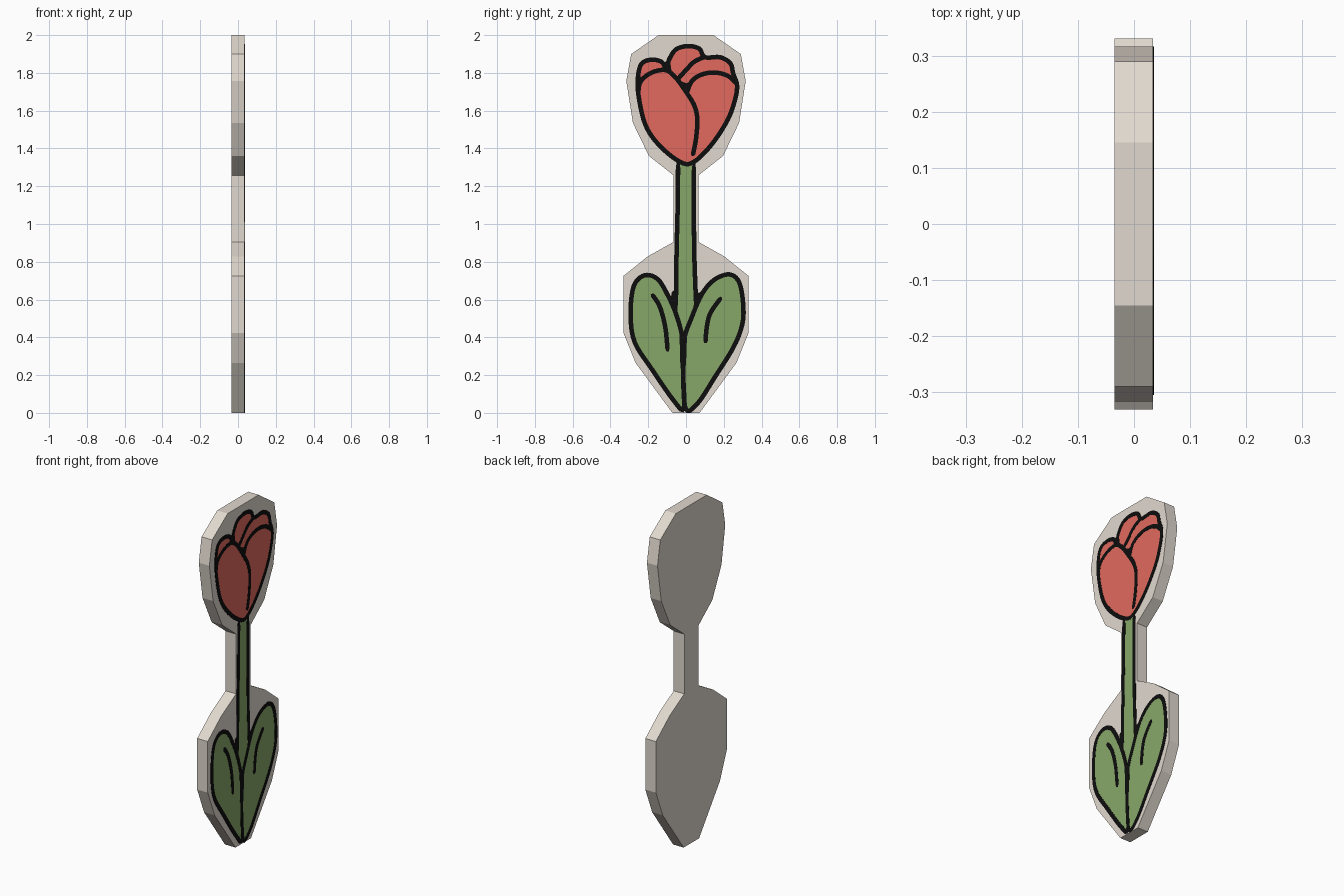
import bpy, bmesh
from mathutils import Vector

if "Cube" in bpy.data.objects:
    bpy.data.objects.remove(bpy.data.objects["Cube"])

BACK, FRONT = -0.035, 0.034      # plaque thickness along x
FILL, LINE = 0.035, 0.036        # top of colour plates and of ink lines


def material(name, rgb):
    m = bpy.data.materials.new(name)
    m.diffuse_color = (*rgb, 1)
    m.use_nodes = True
    m.node_tree.nodes["Principled BSDF"].inputs["Base Color"].default_value = m.diffuse_color
    return m


STONE = material("warm_grey", (0.753, 0.694, 0.624))
RED = material("tulip_red", (0.760, 0.144, 0.114))
GREEN = material("leaf_green", (0.242, 0.386, 0.141))
BLACK = material("ink_black", (0.004, 0.004, 0.004))


def curve(pts, closed, steps=5):
    """Catmull-Rom curve through (y, z) points."""
    p = [Vector(q) for q in pts]
    n = len(p)
    out = []
    for i in range(n if closed else n - 1):
        if closed:
            a, b, c, d = (p[(i + k) % n] for k in (-1, 0, 1, 2))
        else:
            a, b, c, d = (p[min(max(i + k, 0), n - 1)] for k in (-1, 0, 1, 2))
        for s in range(steps):
            t = s / steps
            out.append(0.5 * (2 * b + (c - a) * t + (2 * a - 5 * b + 4 * c - d) * t * t
                              + (3 * b - a - 3 * c + d) * t ** 3))
    if not closed:
        out.append(p[-1])
    return out


def solid(name, bm, height, mat):
    """Extrude flat faces along x and make the object."""
    res = bmesh.ops.extrude_face_region(bm, geom=bm.faces[:])
    for v in res["geom"]:
        if isinstance(v, bmesh.types.BMVert):
            v.co.x += height
    bmesh.ops.recalc_face_normals(bm, faces=bm.faces[:])
    bmesh.ops.triangulate(bm, faces=[f for f in bm.faces if len(f.verts) > 4])
    me = bpy.data.meshes.new(name)
    bm.to_mesh(me)
    bm.free()
    me.materials.append(mat)
    ob = bpy.data.objects.new(name, me)
    bpy.context.collection.objects.link(ob)
    return ob


def plate(name, pts, x0, x1, mat):
    bm = bmesh.new()
    bm.faces.new([bm.verts.new((x0, y, z)) for y, z in pts])
    return solid(name, bm, x1 - x0, mat)


def stroke(name, pts, closed=False, width=0.024):
    """Ink ribbon along a smooth curve, tapered at open ends."""
    c = curve(pts, closed)
    n = len(c)
    bm = bmesh.new()
    rows = []
    for i, q in enumerate(c):
        a = c[(i - 1) % n] if closed else c[max(i - 1, 0)]
        b = c[(i + 1) % n] if closed else c[min(i + 1, n - 1)]
        t = (b - a).normalized()
        w = width / 2
        if not closed and i in (0, n - 1):
            w *= 0.5
        side = Vector((-t.y, t.x)) * w
        rows.append([bm.verts.new((FRONT, *(q + side * s))) for s in (1, -1)])
    for i in range(n if closed else n - 1):
        r, s = rows[i], rows[(i + 1) % n]
        bm.faces.new((r[0], r[1], s[1], s[0]))
    return solid(name, bm, LINE - FRONT, BLACK)


# Plaque: half profile mirrored across y = 0
half = [(0.145, 2.0), (0.29, 1.9), (0.316, 1.757), (0.281, 1.535), (0.196, 1.36),
        (0.066, 1.258), (0.066, 0.905), (0.203, 0.828), (0.331, 0.725),
        (0.331, 0.423), (0.267, 0.265), (0.072, 0.0)]
plate("plaque", half + [(-y, z) for y, z in reversed(half)], BACK, FRONT, STONE)

# Stem
stem = [(-0.048, 1.325), (0.042, 1.325), (0.043, 0.8), (0.055, 0.58),
        (-0.015, 0.36), (-0.06, 0.56), (-0.052, 0.9)]
plate("stem", stem, FRONT, FILL, GREEN)
stroke("stem_line_left", [(-0.042, 1.33), (-0.044, 1.1), (-0.05, 0.85), (-0.054, 0.54)])
stroke("stem_line_right", [(0.042, 1.33), (0.042, 1.0), (0.045, 0.8), (0.054, 0.56)])

# Leaves
left_leaf = [(-0.22, 0.728), (-0.15, 0.708), (-0.095, 0.62), (-0.05, 0.515),
             (-0.018, 0.385), (-0.015, 0.2), (-0.012, 0.022), (-0.065, 0.065),
             (-0.18, 0.23), (-0.272, 0.375), (-0.293, 0.52), (-0.277, 0.67)]
right_leaf = [(0.23, 0.733), (0.282, 0.69), (0.303, 0.57), (0.297, 0.465),
              (0.25, 0.345), (0.15, 0.185), (0.065, 0.055), (0.0, 0.018),
              (-0.015, 0.2), (-0.01, 0.385), (0.03, 0.505), (0.085, 0.63), (0.15, 0.705)]
for side, leaf in (("left", left_leaf), ("right", right_leaf)):
    plate("leaf_" + side, curve(leaf, True), FRONT, FILL, GREEN)
    stroke("leaf_outline_" + side, leaf, True)
stroke("leaf_vein_left", [(-0.182, 0.63), (-0.14, 0.565), (-0.11, 0.455), (-0.097, 0.325)])
stroke("leaf_vein_right", [(0.187, 0.612), (0.13, 0.53), (0.11, 0.455), (0.103, 0.37)])

# Flower head
head = [(-0.03, 1.328), (-0.14, 1.415), (-0.215, 1.525), (-0.252, 1.685), (-0.253, 1.79),
        (-0.232, 1.852), (-0.18, 1.87), (-0.132, 1.86), (-0.105, 1.835), (-0.085, 1.88),
        (-0.052, 1.925), (0.01, 1.942), (0.07, 1.928), (0.1, 1.883), (0.18, 1.883),
        (0.235, 1.85), (0.25, 1.795), (0.27, 1.735), (0.26, 1.66), (0.22, 1.55),
        (0.135, 1.42), (0.04, 1.328)]
plate("flower_head", curve(head, True), FRONT, FILL, RED)
stroke("flower_outline", head, True)
stroke("petal_line_left", [(-0.252, 1.7), (-0.24, 1.755), (-0.185, 1.8), (-0.11, 1.815),
                           (-0.055, 1.775), (0.0, 1.7), (0.045, 1.625), (0.06, 1.55),
                           (0.052, 1.445), (0.035, 1.36)])
stroke("petal_line_right", [(0.005, 1.695), (0.03, 1.755), (0.08, 1.79), (0.15, 1.802),
                            (0.22, 1.785), (0.265, 1.745)])
stroke("petal_line_back", [(-0.045, 1.765), (0.0, 1.815), (0.045, 1.86), (0.1, 1.885)])

# Solid ink where lines meet
blots = {
    "ink_left_stem_corner": [(-0.075, 0.64), (-0.045, 0.66), (-0.045, 0.5), (-0.085, 0.58)],
    "ink_right_stem_corner": [(0.05, 0.63), (0.09, 0.645), (0.06, 0.56), (0.035, 0.53)],
    "ink_leaf_join": [(-0.035, 0.43), (-0.014, 0.37), (0.006, 0.43), (0.0, 0.25), (-0.03, 0.25)],
    "ink_petal_centre": [(-0.045, 1.765), (0.0, 1.745), (0.03, 1.755), (0.005, 1.68)],
    "ink_petal_notch": [(-0.13, 1.85), (-0.085, 1.87), (-0.075, 1.8), (-0.12, 1.81)],
    "ink_petal_edge": [(-0.26, 1.78), (-0.225, 1.775), (-0.25, 1.68)],
}
for name, pts in blots.items():
    plate(name, pts, FRONT, LINE, BLACK)
